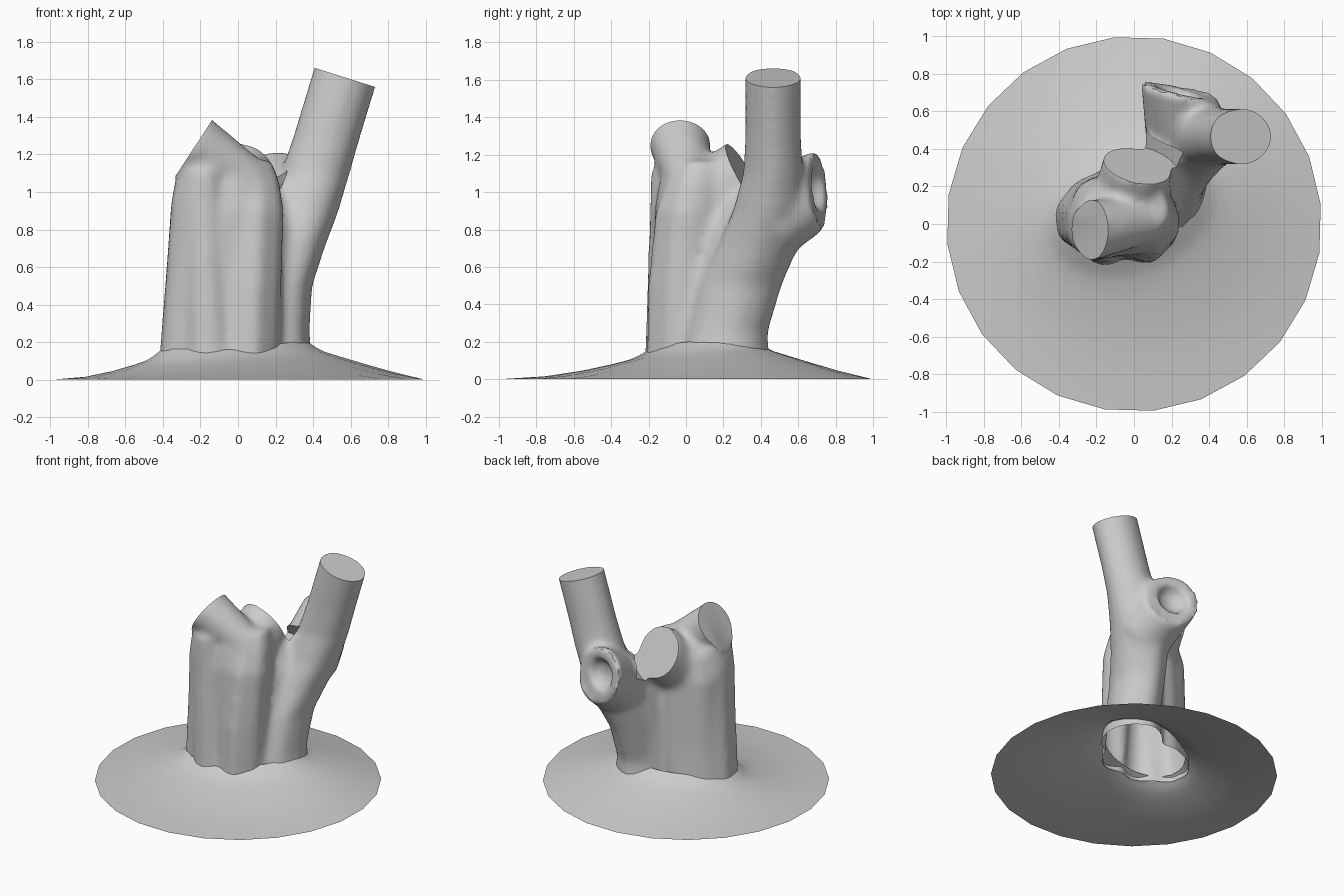
import bpy, bmesh
from math import sin, cos, pi, radians
from mathutils import Vector, Matrix

if "Cube" in bpy.data.objects:
    bpy.data.objects.remove(bpy.data.objects["Cube"])

body = bmesh.new()


def tube(sections, n=32, flute=0.03, phase=0.0):
    """Closed loft of horizontal fluted rings: (z, cx, cy, rx, ry)."""
    rings = []
    for z, cx, cy, rx, ry in sections:
        ring = []
        for i in range(n):
            a = 2 * pi * i / n
            k = 1 + flute * (sin(5 * a + phase + z) + 0.6 * cos(8 * a + 2 * phase))
            ring.append(body.verts.new((cx + rx * k * cos(a), cy + ry * k * sin(a), z)))
        rings.append(ring)
    for lo, hi in zip(rings, rings[1:]):
        for i in range(n):
            j = (i + 1) % n
            body.faces.new((lo[i], lo[j], hi[j], hi[i]))
    body.faces.new(rings[0][::-1])
    body.faces.new(rings[-1])


def aligned(point, normal):
    q = Vector(normal).normalized().to_track_quat('Z', 'Y')
    return Matrix.Translation(point) @ q.to_matrix().to_4x4()


def limb(root, centre, r_root, r_cut, extra):
    """Tapered limb from a buried root to a little past its sawn face."""
    axis = Vector(centre) - Vector(root)
    depth = axis.length + extra
    m = aligned(root, axis) @ Matrix.Translation((0, 0, depth / 2))
    bmesh.ops.create_cone(body, cap_ends=True, segments=24, radius1=r_root,
                          radius2=r_cut, depth=depth, matrix=m)


def cutter(name, centre, normal, radius, depth=0.12):
    bm = bmesh.new()
    m = aligned(centre, normal) @ Matrix.Translation((0, 0, depth / 2))
    bmesh.ops.create_cone(bm, cap_ends=True, segments=24, radius1=radius,
                          radius2=radius, depth=depth, matrix=m)
    return mesh_object(name, bm)


def mesh_object(name, bm):
    me = bpy.data.meshes.new(name)
    bm.to_mesh(me)
    bm.free()
    ob = bpy.data.objects.new(name, me)
    bpy.context.collection.objects.link(ob)
    return ob


def smooth(ob, angle=40):
    bpy.ops.object.select_all(action='DESELECT')
    ob.select_set(True)
    bpy.context.view_layer.objects.active = ob
    bpy.ops.object.shade_smooth_by_angle(angle=radians(angle))


# Main trunk: core with left, front and right lobes
tube([(0.03, -0.10, 0.06, 0.30, 0.24), (0.4, -0.08, 0.06, 0.28, 0.23),
      (0.9, -0.06, 0.06, 0.28, 0.23), (1.06, -0.05, 0.06, 0.23, 0.20),
      (1.16, -0.05, 0.06, 0.14, 0.14)])
tube([(0.03, -0.25, 0.03, 0.18, 0.17), (0.6, -0.23, 0.01, 0.155, 0.17),
      (0.95, -0.21, -0.01, 0.15, 0.175), (1.12, -0.19, -0.02, 0.135, 0.17)], phase=1)
tube([(0.03, -0.15, -0.07, 0.14, 0.155), (0.6, -0.17, -0.06, 0.12, 0.145),
      (1.1, -0.18, -0.06, 0.10, 0.13)], flute=0)
tube([(0.03, 0.04, -0.01, 0.18, 0.20), (0.5, 0.06, -0.01, 0.17, 0.19),
      (0.9, 0.08, 0.02, 0.165, 0.18), (1.06, 0.08, 0.05, 0.14, 0.15),
      (1.17, 0.08, 0.08, 0.10, 0.12)], phase=2)

# Leaning second trunk with its long branch, and the web in the crotch
tube([(0.03, 0.19, 0.20, 0.215, 0.245), (0.25, 0.205, 0.22, 0.175, 0.215),
      (0.5, 0.22, 0.29, 0.175, 0.22), (0.7, 0.27, 0.38, 0.19, 0.215),
      (0.9, 0.34, 0.44, 0.195, 0.19), (1.1, 0.41, 0.465, 0.185, 0.16),
      (1.3, 0.473, 0.466, 0.18, 0.149), (1.75, 0.61, 0.466, 0.18, 0.149)], flute=0.015)
tube([(0.03, 0.12, 0.17, 0.17, 0.19), (0.5, 0.13, 0.20, 0.155, 0.19),
      (0.8, 0.15, 0.28, 0.13, 0.17), (0.98, 0.17, 0.35, 0.08, 0.12)], flute=0)

# Sawn limbs: root, centre, root radius, cut radius, overshoot, saw normal
saw = {
    "left_limb": ((0.08, 0.02, 1.05), (-0.225, -0.03, 1.25), 0.12, 0.17, 0.06, (-0.84, 0, 0.55)),
    "rear_limb": ((-0.03, 0.03, 0.86), (0.015, 0.305, 1.10), 0.22, 0.18, 0.06, (0.2, 0.85, 0.48)),
    "knot": ((0.29, 0.42, 0.84), (0.235, 0.71, 1.02), 0.225, 0.185, 0.12, (0.25, 0.95, 0.1)),
}
for root, centre, r0, r1, extra, _ in saw.values():
    limb(root, centre, r0, r1, extra)

bmesh.ops.recalc_face_normals(body, faces=body.faces)
source = mesh_object("tree_source", body)

# Cutters for the flat sawn ends and the knot hollow
cut = {k: cutter(k + "_cut", v[1], v[5], 0.30 if k == "left_limb" else 0.23,
                 0.4 if k == "knot" else 0.12) for k, v in saw.items()}
cut["branch"] = cutter("branch_cut", (0.57, 0.466, 1.61), (0.3, 0, 0.95), 0.3, 0.3)
bm = bmesh.new()
hollow = aligned(saw["knot"][1], saw["knot"][5]) @ Matrix.Diagonal((0.115, 0.115, 0.08, 1))
bmesh.ops.create_uvsphere(bm, u_segments=24, v_segments=12, radius=1, matrix=hollow)
cut["hollow"] = mesh_object("knot_hollow", bm)


def skin(iterations):
    m = source.modifiers.new("skin", 'REMESH')
    m.mode = 'VOXEL'
    m.voxel_size = 0.02
    m = source.modifiers.new("relax", 'SMOOTH')
    m.factor = 0.5
    m.iterations = iterations


def saw_off(key):
    cut[key].hide_render = True
    b = source.modifiers.new(key, 'BOOLEAN')
    b.operation = 'DIFFERENCE'
    b.solver = 'EXACT'
    b.object = cut[key]


# Merge into one skin with a soft knot, then saw the other ends flat
skin(8)
saw_off("knot")
saw_off("hollow")
skin(8)
for key in ("left_limb", "rear_limb", "branch"):
    saw_off(key)

bpy.context.view_layer.update()
deps = bpy.context.evaluated_depsgraph_get()
baked = bpy.data.meshes.new_from_object(source.evaluated_get(deps))
for ob in list(cut.values()) + [source]:
    bpy.data.objects.remove(ob)

# Open the trunk underneath
bm = bmesh.new()
bm.from_mesh(baked)
bmesh.ops.bisect_plane(bm, geom=bm.verts[:] + bm.edges[:] + bm.faces[:],
                       plane_co=(0, 0, 0.12), plane_no=(0, 0, 1), clear_inner=True)
smooth(mesh_object("tree_stump", bm))

# Ground mound: rings blending from the trunk footprint to a round rim
bm = bmesh.new()
n = 24
steps = [-0.05, 0.0, 0.03, 0.07, 0.13, 0.25, 0.45, 0.7, 1.0]
rings = []
for t in steps:
    ring = []
    for i in range(n):
        a = 2 * pi * (i + 0.4) / n
        tilt = 0.38
        u, v = 0.42 * cos(a - tilt), 0.28 * sin(a - tilt)
        foot = Vector((-0.02 + u * cos(tilt) - v * sin(tilt),
                       0.085 + u * sin(tilt) + v * cos(tilt), 0))
        p = foot.lerp(Vector((cos(a), sin(a), 0)), t)
        side = 0.5 + 0.5 * cos(a - 0.8)
        p.z = (0.12 + 0.06 * side) * max(0, 1 - t) ** (2.0 - 1.0 * side)
        p.z += 0.02 * max(0, 1 - t / 0.1)
        ring.append(bm.verts.new(p))
    rings.append(ring)
for inner, outer in zip(rings, rings[1:]):
    for i in range(n):
        j = (i + 1) % n
        bm.faces.new((inner[i], outer[i], outer[j], inner[j]))
smooth(mesh_object("ground_mound", bm))
